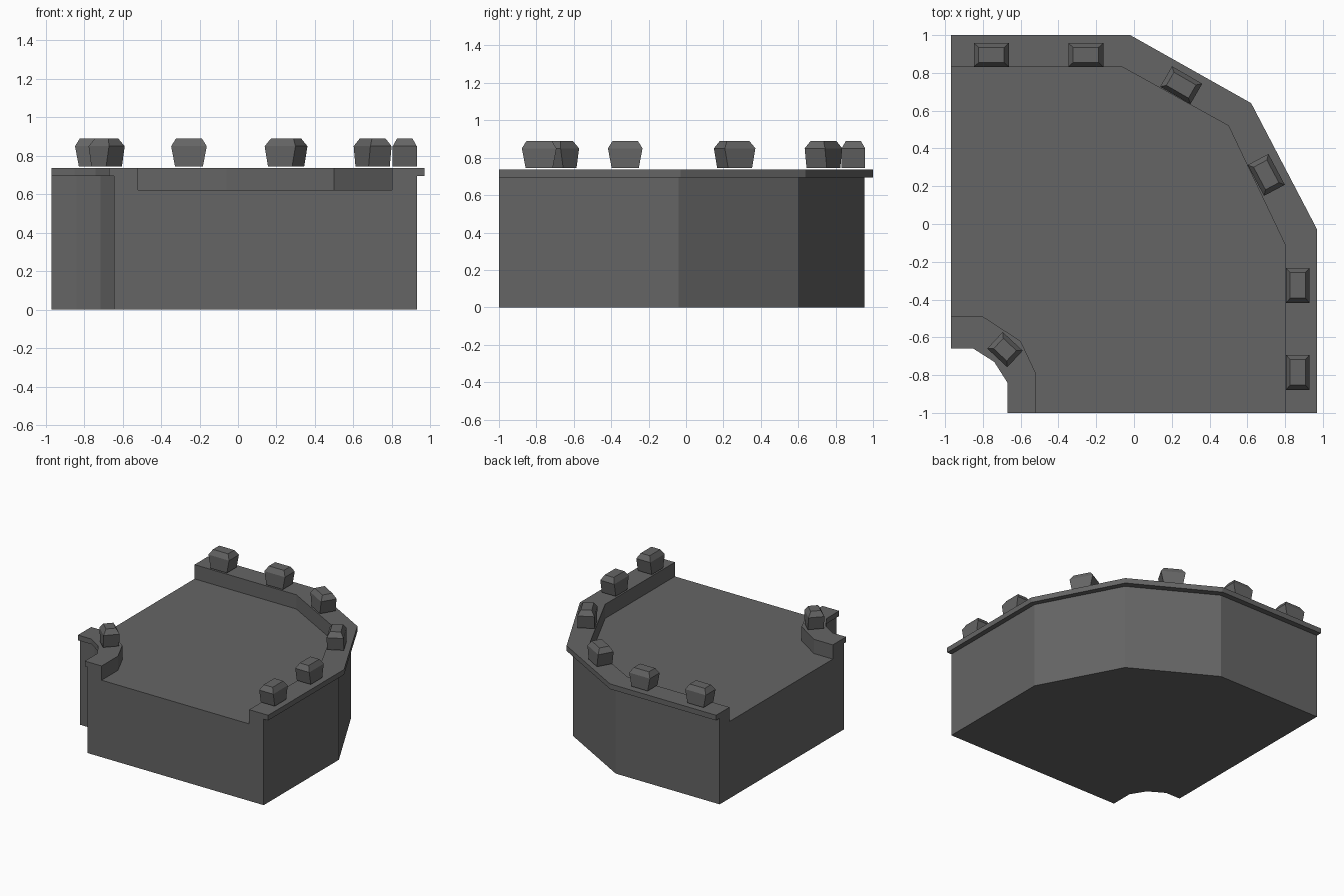
import bpy, bmesh, math
from mathutils import Matrix, Vector

if "Cube" in bpy.data.objects:
    bpy.data.objects.remove(bpy.data.objects["Cube"])

stone = bpy.data.materials.new("dark grey stone")
stone.diffuse_color = (0.13, 0.13, 0.13, 1)
stone.use_nodes = True
stone.node_tree.nodes["Principled BSDF"].inputs["Base Color"].default_value = stone.diffuse_color


def finish(bm, name):
    bmesh.ops.recalc_face_normals(bm, faces=bm.faces)
    me = bpy.data.meshes.new(name)
    bm.to_mesh(me)
    bm.free()
    me.materials.append(stone)
    ob = bpy.data.objects.new(name, me)
    bpy.context.collection.objects.link(ob)
    return ob


# Plan lines of the two walls: wall face, overhanging lip, inner parapet edge
outer = dict(
    wall=[(-.97, .955), (-.04, .955), (.59, .60), (.93, -.04), (.93, -1)],
    lip=[(-.97, 1), (-.02, 1), (.62, .64), (.97, -.03), (.97, -1)],
    inner=[(-.97, .83), (-.06, .83), (.50, .52), (.80, -.11), (.80, -1)])
notch = dict(
    wall=[(-.97, -.63), (-.84, -.63), (-.715, -.705), (-.645, -.82), (-.645, -1)],
    lip=[(-.97, -.66), (-.85, -.66), (-.74, -.73), (-.67, -.84), (-.67, -1)],
    inner=[(-.97, -.49), (-.80, -.49), (-.60, -.62), (-.52, -.79), (-.52, -1)])
levels = [("wall", 0), ("wall", .695), ("lip", .695),
          ("lip", .737), ("inner", .737), ("inner", .622)]

# Bastion body: both wall sections swept along their plan, then closed
bm = bmesh.new()


def sweep(plan):
    rows = [[bm.verts.new((x, y, z)) for x, y in plan[key]] for key, z in levels]
    for a, b in zip(rows, rows[1:]):
        for i in range(len(a) - 1):
            bm.faces.new((a[i], a[i + 1], b[i + 1], b[i]))
    return rows


o, n = sweep(outer), sweep(notch)
bm.faces.new(o[0] + n[0][::-1])      # underside
bm.faces.new(o[-1] + n[-1][::-1])    # floor
for end in (0, -1):                  # flat ends where neighbours join
    bm.faces.new([r[end] for r in o] + [r[end] for r in n][::-1])
finish(bm, "bastion_body")


# Merlons: blocks flaring upward, with a chamfered top
def merlon(name, x, y, angle, w=.185, d=.125):
    bm = bmesh.new()
    rings = []
    for rw, rd, z in ((w - .04, d, .745), (w, d, .85), (w - .05, d - .045, .89)):
        rings.append([bm.verts.new((sx * rw / 2, sy * rd / 2, z))
                      for sx, sy in ((-1, -1), (1, -1), (1, 1), (-1, 1))])
    for a, b in zip(rings, rings[1:]):
        for i in range(4):
            j = (i + 1) % 4
            bm.faces.new((a[i], a[j], b[j], b[i]))
    bm.faces.new(rings[0][::-1])
    bm.faces.new(rings[-1])
    bm.transform(Matrix.Translation((x, y, 0)) @ Matrix.Rotation(math.radians(angle), 4, 'Z'))
    finish(bm, name)


spots = [(-.755, .895, 0), (-.255, .895, 0), (.25, .735, -30),
         (.70, .26, -62), (.867, -.325, -90), (.867, -.785, -90)]
for i, (x, y, a) in enumerate(spots):
    merlon(f"merlon_{i + 1}", x, y, a)
merlon("notch_merlon", -.683, -.665, -43, .145, .12)
